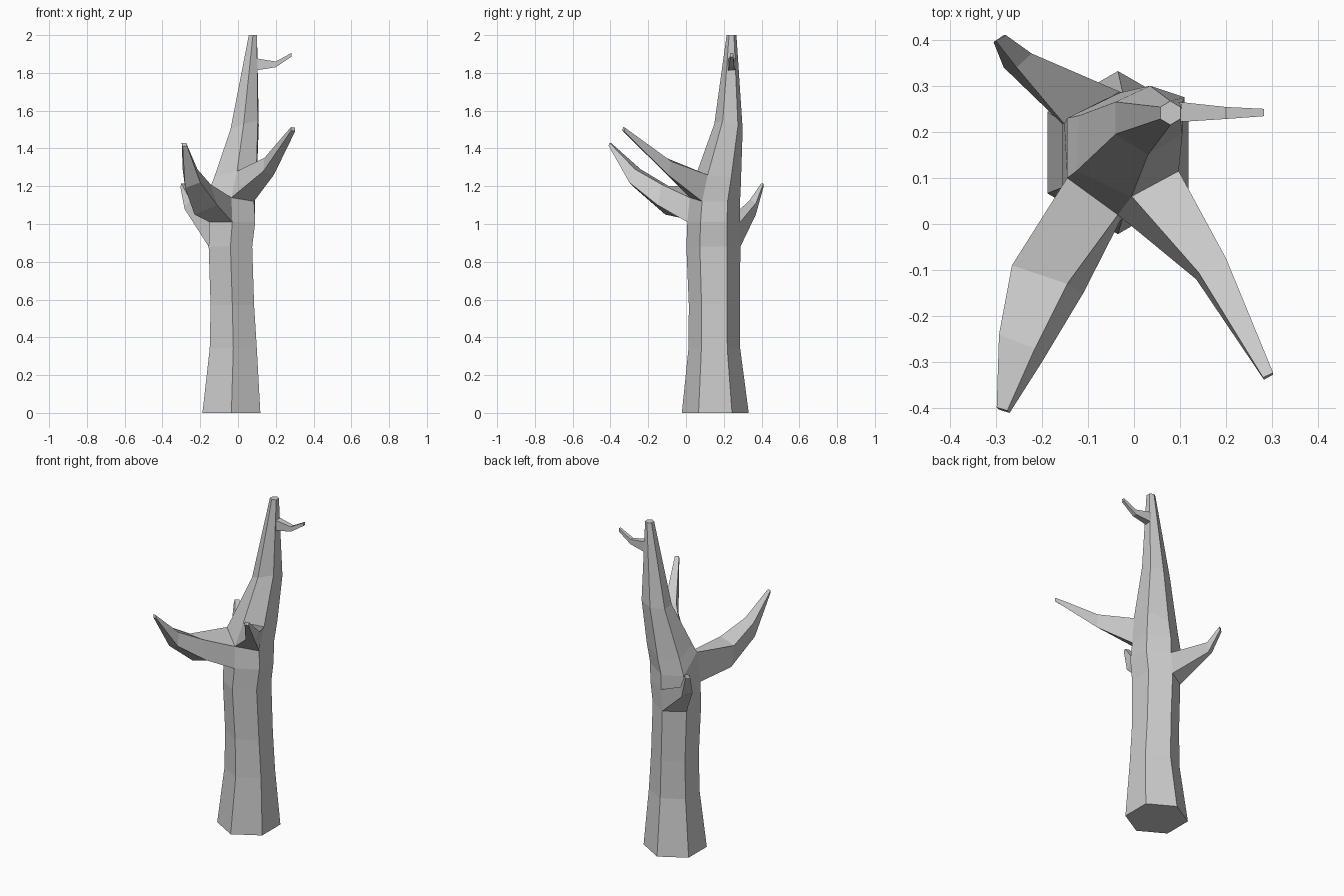
import bpy, bmesh
from math import cos, sin, radians


def loft(name, rings):
    """Skin matching cross-sections and close both ends, flat shaded."""
    bm = bmesh.new()
    loops = [[bm.verts.new(p) for p in ring] for ring in rings]
    n = len(rings[0])
    for a, b in zip(loops, loops[1:]):
        for i in range(n):
            j = (i + 1) % n
            bm.faces.new((a[i], a[j], b[j], b[i]))
    bm.faces.new(loops[0][::-1])
    bm.faces.new(loops[-1])
    bmesh.ops.recalc_face_normals(bm, faces=bm.faces)
    mesh = bpy.data.meshes.new(name)
    bm.to_mesh(mesh)
    bm.free()
    obj = bpy.data.objects.new(name, mesh)
    bpy.context.collection.objects.link(obj)
    return obj


def hexagon(cx, cy, z, rx, ry):
    # corner order: front, right front, right back, back, left back, left front
    return [(cx + rx * cos(radians(60 * i - 90)),
             cy + ry * sin(radians(60 * i - 90)), z) for i in range(6)]


# Trunk: regular lower rings, irregular rings at the fork, slim leaning top
low = hexagon(-0.04, 0.145, 0.88, 0.133, 0.143)
waist = hexagon(-0.03, 0.147, 1.01, 0.14, 0.14)
fork = [(-.035, .02, 1.14), (.085, .085, 1.12), (.09, .22, 1.12),
        (-.03, .285, 1.1), (-.145, .23, 1.1), (-.145, .1, 1.2)]
crown = [(-.005, .06, 1.28), (.097, .115, 1.26), (.1, .24, 1.25),
         (-.01, .29, 1.2), (-.12, .235, 1.2), (-.125, .115, 1.25)]
upper = [(.03, .15, 1.53), (.105, .195, 1.55), (.11, .275, 1.52),
         (.035, .3, 1.5), (-.04, .265, 1.5), (-.04, .195, 1.5)]
loft("trunk", [
    hexagon(-0.035, 0.155, 0, 0.177, 0.177),
    hexagon(-0.025, 0.15, 0.34, 0.144, 0.137),
    hexagon(-0.03, 0.15, 0.57, 0.133, 0.135),
    low, waist, fork, crown, upper,
    hexagon(0.079, 0.241, 2, 0.025, 0.026),
])

# Branches: each four-sided, growing out of a trunk face
loft("front_left_branch", [
    [waist[5], waist[0], fork[0], fork[5]],
    [(-.23, -.11, 1.05), (-.11, -.15, 1.1), (-.145, -.13, 1.21), (-.265, -.09, 1.2)],
    [(-.28, -.27, 1.19), (-.2, -.3, 1.22), (-.215, -.27, 1.29), (-.293, -.24, 1.29)],
    [(-.293, -.403, 1.41), (-.27, -.41, 1.415), (-.275, -.405, 1.43), (-.298, -.398, 1.43)],
])
loft("front_right_branch", [
    [fork[0], fork[1], crown[1], crown[0]],
    [(.19, -.095, 1.26), (.135, -.12, 1.28), (.14, -.105, 1.35), (.2, -.075, 1.33)][1::-1]
    + [(.2, -.075, 1.33), (.14, -.105, 1.35)],
    [(.282, -.338, 1.495), (.302, -.327, 1.49), (.302, -.323, 1.51), (.28, -.333, 1.513)],
])
loft("back_left_branch", [
    [low[3], low[4], waist[4], waist[3]],
    [(-.23, .37, 1.05), (-.283, .34, 1.08), (-.255, .34, 1.13), (-.222, .37, 1.11)],
    [(-.283, .41, 1.195), (-.305, .395, 1.195), (-.3, .398, 1.215), (-.278, .41, 1.215)],
])


def slice_x(x, y, w, z0, z1):
    return [(x, y - w, z0), (x, y + w, z0), (x, y + w, z1), (x, y - w, z1)]


loft("right_twig", [
    slice_x(0.085, 0.243, 0.021, 1.81, 1.88),
    slice_x(0.107, 0.243, 0.021, 1.815, 1.875),
    slice_x(0.2, 0.241, 0.013, 1.83, 1.86),
    slice_x(0.282, 0.242, 0.008, 1.885, 1.905),
])
